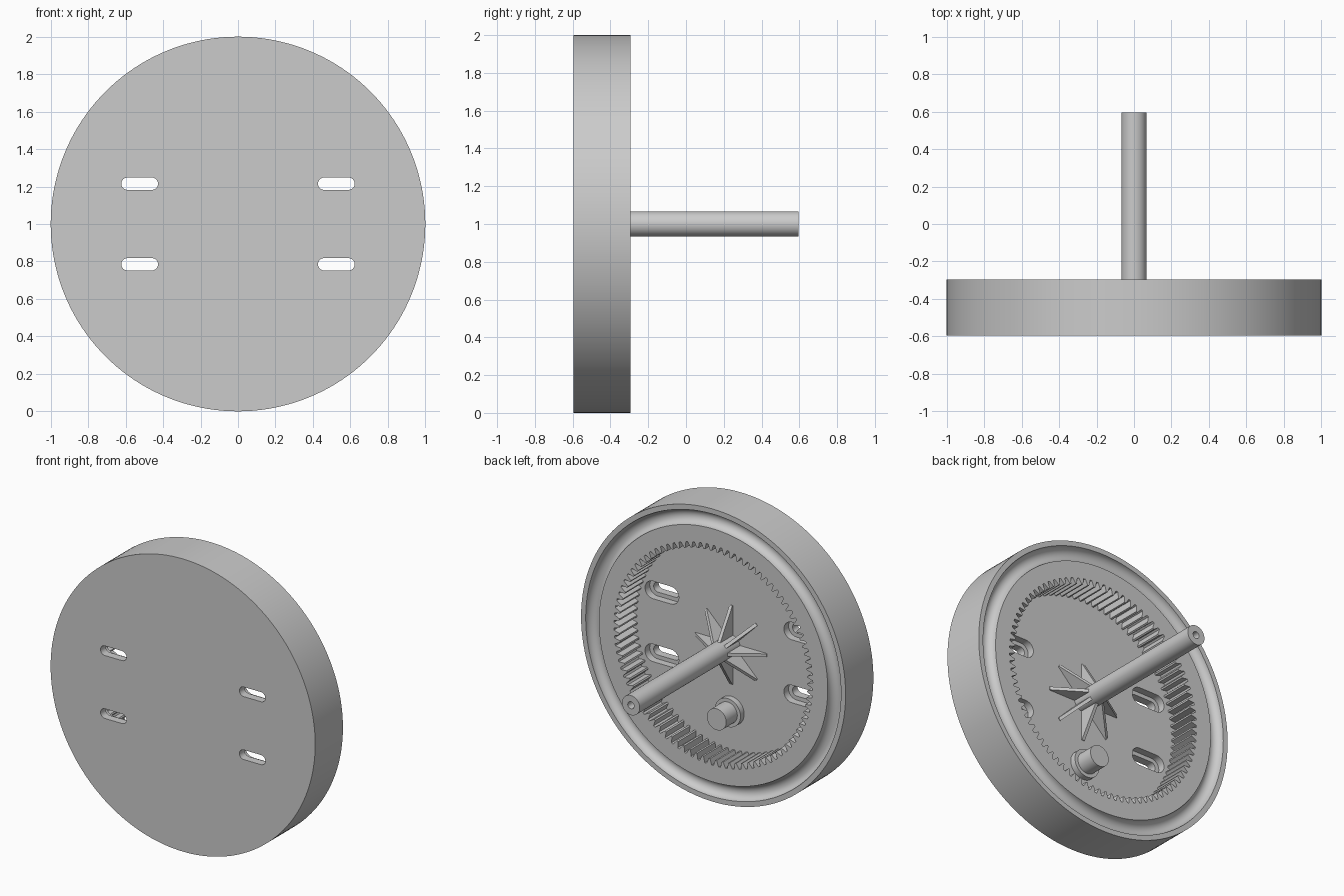
import bpy, bmesh, math
from mathutils import Matrix

if "Cube" in bpy.data.objects:
    bpy.data.objects.remove(bpy.data.objects["Cube"], do_unlink=True)

FRONT, FLOOR, BACK, TIP = -0.595, -0.49, -0.295, 0.595
AXIS_Z = 1.0

grey = bpy.data.materials.new("plain_grey")
grey.use_nodes = True
grey.diffuse_color = (0.6, 0.6, 0.6, 1)
grey.node_tree.nodes["Principled BSDF"].inputs["Base Color"].default_value = (0.6, 0.6, 0.6, 1)


def finish(name, bm, matrix=None):
    bmesh.ops.recalc_face_normals(bm, faces=bm.faces)
    if matrix:
        bm.transform(matrix)
    mesh = bpy.data.meshes.new(name)
    bm.to_mesh(mesh)
    bm.free()
    mesh.materials.append(grey)
    obj = bpy.data.objects.new(name, mesh)
    bpy.context.collection.objects.link(obj)
    return obj


def smooth(obj):
    bpy.ops.object.select_all(action='DESELECT')
    obj.select_set(True)
    bpy.context.view_layer.objects.active = obj
    bpy.ops.object.shade_smooth_by_angle(angle=math.radians(30))


def lathe(name, profile, segments, z=AXIS_Z):
    """Turn a (radius, y) profile about the y direction; both ends lie on the axis."""
    bm = bmesh.new()
    rings = []
    for r, y in profile:
        count = segments if r > 0 else 1
        rings.append([bm.verts.new((r * math.cos(math.tau * i / segments), y,
                                    r * math.sin(math.tau * i / segments)))
                      for i in range(count)])
    for a, b in zip(rings, rings[1:]):
        if len(a) == 1:
            bm.faces.new(b)
        elif len(b) == 1:
            bm.faces.new(a)
        else:
            for i in range(segments):
                j = (i + 1) % segments
                bm.faces.new((a[i], a[j], b[j], b[i]))
    # the single axis points only mark flat caps
    bmesh.ops.delete(bm, geom=[v for v in bm.verts if not v.link_faces], context='VERTS')
    return finish(name, bm, Matrix.Translation((0, 0, z)))


def prisms(name, outlines, y0, y1, matrix=None):
    """Extrude closed (x, z) outlines from y0 to y1."""
    bm = bmesh.new()
    for outline in outlines:
        a = [bm.verts.new((x, y0, z)) for x, z in outline]
        b = [bm.verts.new((x, y1, z)) for x, z in outline]
        bm.faces.new(a)
        bm.faces.new(b)
        for i in range(len(a)):
            j = (i + 1) % len(a)
            bm.faces.new((a[i], a[j], b[j], b[i]))
    return finish(name, bm, matrix)


def cut(target, cutter):
    mod = target.modifiers.new(cutter.name, 'BOOLEAN')
    mod.operation = 'DIFFERENCE'
    mod.solver = 'EXACT'
    mod.object = cutter
    cutter.hide_render = True
    bpy.context.view_layer.objects.active = target
    bpy.ops.object.modifier_apply(modifier=mod.name)
    bpy.data.objects.remove(cutter, do_unlink=True)


def slots(half, radius):
    result = []
    for cx in (-0.525, 0.525):
        for cz in (0.785, 1.215):
            pts = []
            for side, start in ((1, -90), (-1, 90)):
                for k in range(13):
                    a = math.radians(start + 15 * k)
                    pts.append((cx + side * (half - radius) + radius * math.cos(a),
                                cz + radius * math.sin(a)))
            result.append(pts)
    return result


# Wheel disc with a round groove near the rim of its back face
groove_mid, groove_r = 0.915, 0.05
groove = [(groove_mid + groove_r * math.cos(math.pi * k / 12),
           BACK - groove_r * math.sin(math.pi * k / 12)) for k in range(13)]
disc = lathe("wheel_disc", [(0, FRONT), (1, FRONT), (1, BACK)] + groove + [(0, BACK)], 160)

# Toothed well forming an internal ring gear
TEETH, ROOT, CREST = 90, 0.752, 0.712
gear = []
for i in range(TEETH):
    for offset, r in ((0.0, CREST), (0.22, CREST), (0.48, ROOT), (0.74, ROOT)):
        a = math.tau * (i + offset) / TEETH
        gear.append((r * math.cos(a), AXIS_Z + r * math.sin(a)))
cut(disc, prisms("gear_cutter", [gear], FLOOR, 0))

# Stepped slots through the floor
cut(disc, prisms("recess_cutter", slots(0.128, 0.06), FLOOR - 0.05, FLOOR + 0.03))
cut(disc, prisms("slot_cutter", slots(0.098, 0.033), FRONT - 0.1, FLOOR + 0.04))
smooth(disc)

# Central shaft with a small bore in its end
smooth(lathe("shaft", [(0, FLOOR - 0.02), (0.067, FLOOR - 0.02), (0.067, TIP),
                       (0.024, TIP), (0.024, TIP - 0.2), (0, TIP - 0.2)], 48))

# Eight tapering ribs around the shaft foot
for i in range(8):
    turn = (Matrix.Translation((0, 0, AXIS_Z)) @ Matrix.Rotation(math.tau * i / 8, 4, 'Y')
            @ Matrix.Rotation(-math.pi / 2, 4, 'X'))
    prisms(f"rib_{i + 1}", [[(0.03, FLOOR - 0.01), (0.27, FLOOR - 0.01),
                             (0.27, FLOOR + 0.005), (0.06, FLOOR + 0.14),
                             (0.03, FLOOR + 0.14)]], -0.011, 0.011, turn)

# Gear pin standing on a collar
smooth(lathe("pin", [(0, FLOOR - 0.02), (0.097, FLOOR - 0.02), (0.097, FLOOR + 0.04),
                     (0.073, FLOOR + 0.04), (0.073, -0.33), (0, -0.33)], 40, 0.55))
